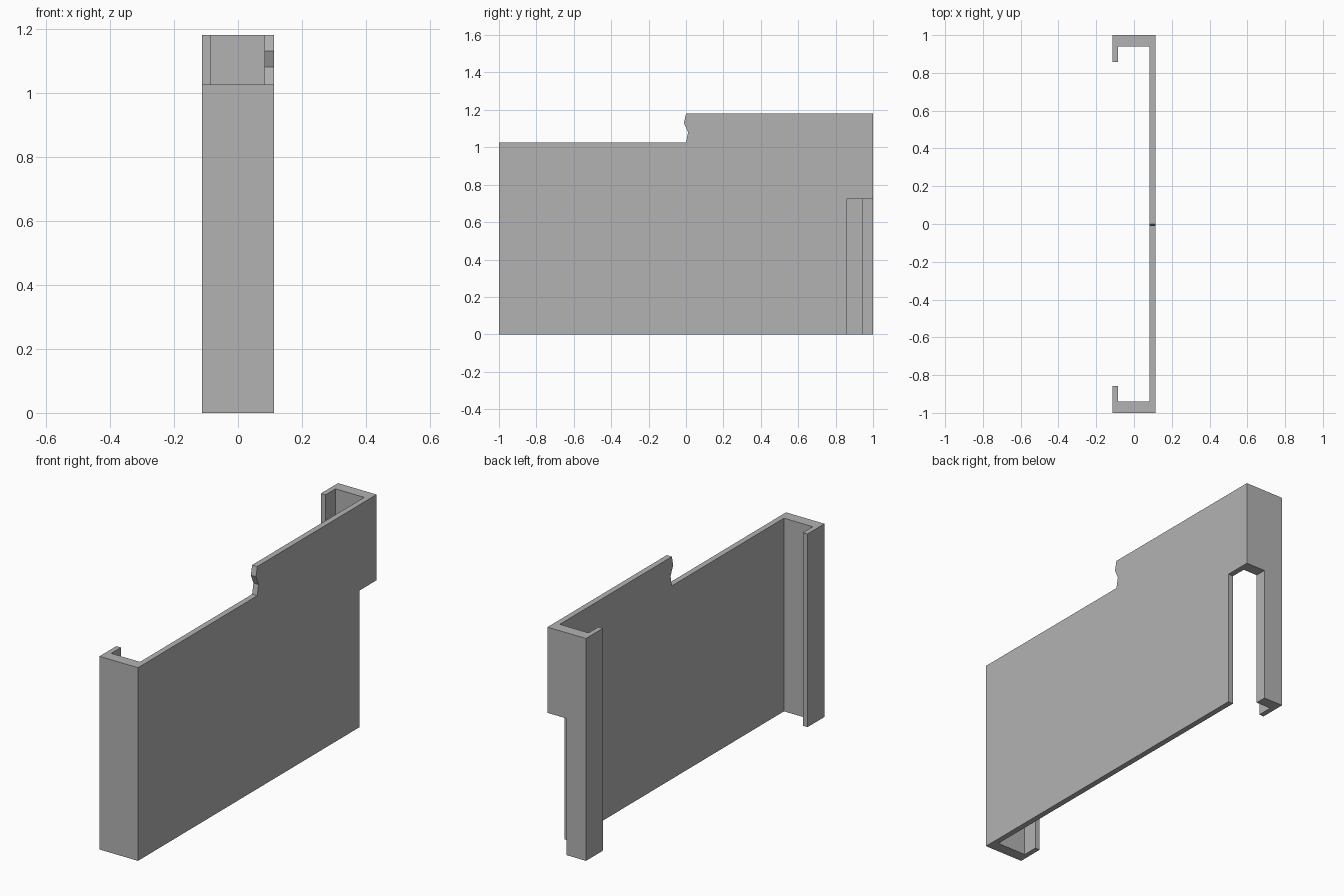
import bpy, bmesh
from mathutils import Vector

cube = bpy.data.objects.get("Cube")
if cube:
    bpy.data.objects.remove(cube, do_unlink=True)

grey = bpy.data.materials.new("plain_grey")
grey.use_nodes = True
grey.diffuse_color = (0.45, 0.45, 0.45, 1)
grey.node_tree.nodes["Principled BSDF"].inputs["Base Color"].default_value = grey.diffuse_color

HALF_W, HALF_L, HEIGHT = 0.113, 1.0, 1.18
WALL_IN, LIP_IN = 0.083, -0.086
FLANGE_IN, LIP_END = 0.94, 0.858
LOW_TOP, SLOT_TOP = 1.025, 0.725


def prism(name, points, direction):
    """Extrude a closed outline into a solid object."""
    bm = bmesh.new()
    face = bm.faces.new([bm.verts.new(p) for p in points])
    moved = bmesh.ops.extrude_face_region(bm, geom=[face])["geom"]
    verts = [v for v in moved if isinstance(v, bmesh.types.BMVert)]
    bmesh.ops.translate(bm, vec=Vector(direction), verts=verts)
    bmesh.ops.recalc_face_normals(bm, faces=bm.faces)
    mesh = bpy.data.meshes.new(name)
    bm.to_mesh(mesh)
    bm.free()
    mesh.materials.append(grey)
    obj = bpy.data.objects.new(name, mesh)
    bpy.context.collection.objects.link(obj)
    return obj


def cut(target, cutter):
    """Subtract the cutter, apply the result and discard the cutter."""
    cutter.hide_render = True
    mod = target.modifiers.new("cut", "BOOLEAN")
    mod.operation, mod.solver, mod.object = "DIFFERENCE", "EXACT", cutter
    bpy.context.view_layer.objects.active = target
    bpy.ops.object.modifier_apply(modifier=mod.name)
    bpy.data.objects.remove(cutter, do_unlink=True)


# Channel wall with a flange and a turned-in lip at each end
end = [(HALF_W, HALF_L), (-HALF_W, HALF_L), (-HALF_W, LIP_END),
       (LIP_IN, LIP_END), (LIP_IN, FLANGE_IN), (WALL_IN, FLANGE_IN)]
outline = end + [(x, -y) for x, y in reversed(end)]
panel = prism("channel_panel", [(x, y, 0) for x, y in outline], (0, 0, HEIGHT))

# Lower front half, ending in a small zigzag step
step = [(-1.2, LOW_TOP), (0, LOW_TOP), (0.011, 1.08), (-0.011, 1.13),
        (0, HEIGHT), (0, 1.3), (-1.2, 1.3)]
cut(panel, prism("step_cutter", [(-0.3, y, z) for y, z in step], (0.6, 0, 0)))

# Open slot at the bottom of the rear corner
slot = [(0, LIP_END), (0.3, LIP_END), (0.3, 1.2), (0, 1.2)]
cut(panel, prism("slot_cutter", [(x, y, -0.1) for x, y in slot], (0, 0, SLOT_TOP + 0.1)))
